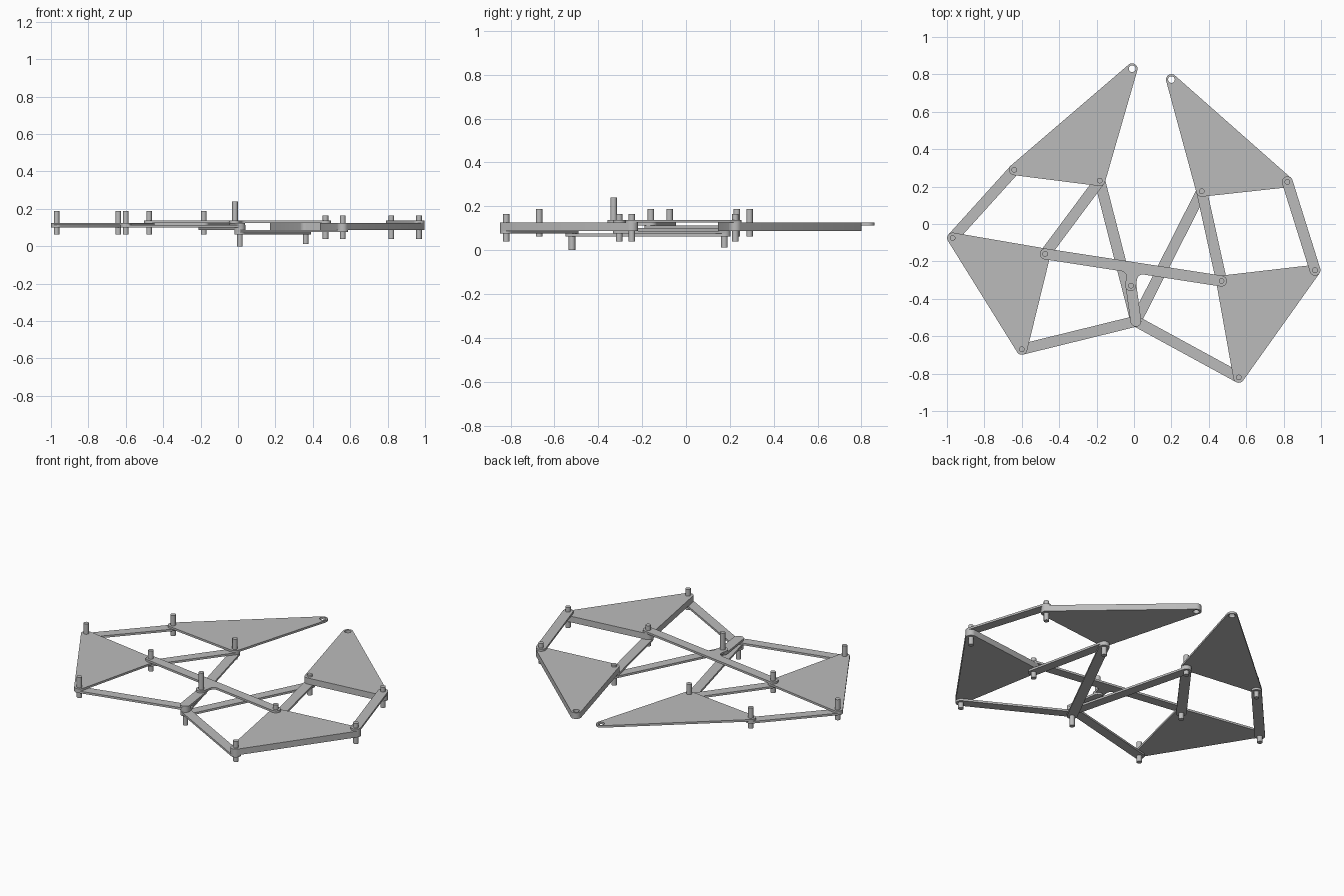
import bpy
from math import atan2, cos, sin, pi, tau
from mathutils import Vector

if "Cube" in bpy.data.objects:
    bpy.data.objects.remove(bpy.data.objects["Cube"])

grey = bpy.data.materials.new("plain grey")
grey.use_nodes = True
colour = (0.5, 0.5, 0.5, 1)
grey.diffuse_color = colour
grey.node_tree.nodes["Principled BSDF"].inputs["Base Color"].default_value = colour

R = 0.029        # half width of every bar
LAYER = 0.0125   # thickness of one sheet
PIN_R, HOLE_R = 0.015, 0.018

# Pivot points of the linkage, seen from above
P = {name: Vector(xy) for name, xy in dict(
    foot_l=(-0.01, 0.83), knee_l=(-0.64, 0.29), hip_l=(-0.183, 0.232),
    rock_l=(-0.97, -0.075), frame_l=(-0.475, -0.16), low_l=(-0.60, -0.67),
    crank=(0.01, -0.52), axle=(-0.016, -0.33),
    frame_r=(0.468, -0.305), rock_r=(0.968, -0.247), low_r=(0.56, -0.82),
    hip_r=(0.362, 0.175), knee_r=(0.82, 0.225), foot_r=(0.20, 0.772)).items()}


def arc(c, r, a, b, n=10):
    return [Vector((c[0] + r * cos(a + (b - a) * i / n),
                    c[1] + r * sin(a + (b - a) * i / n))) for i in range(n + 1)]


def rounded(points):
    """Outline of a bar or plate with a round end at every pivot."""
    c = sum(points, Vector((0, 0))) / len(points)
    points = sorted(points, key=lambda p: atan2(p.y - c.y, p.x - c.x))
    out = []
    for i, p in enumerate(points):
        d0 = p - points[i - 1]
        d1 = points[(i + 1) % len(points)] - p
        a = atan2(d0.y, d0.x) - pi / 2
        turn = (atan2(d1.y, d1.x) - pi / 2 - a) % tau
        out += arc(p, R, a, a + turn)
    return out


def sheet(name, loops, layer, layers=1):
    """Extrude flat outlines; inner loops become holes."""
    curve = bpy.data.curves.new(name, "CURVE")
    curve.dimensions = "2D"
    curve.fill_mode = "BOTH"
    curve.extrude = LAYER * layers / 2
    for loop in loops:
        s = curve.splines.new("POLY")
        s.points.add(len(loop) - 1)
        for pt, v in zip(s.points, loop):
            pt.co = (v.x, v.y, 0, 1)
        s.use_cyclic_u = True
    ob = bpy.data.objects.new(name, curve)
    bpy.context.collection.objects.link(ob)
    ob.location.z = LAYER * (layer + layers / 2)
    bpy.ops.object.select_all(action="DESELECT")
    ob.select_set(True)
    bpy.context.view_layer.objects.active = ob
    bpy.ops.object.convert(target="MESH")
    finish(bpy.context.object)


def finish(ob):
    ob.data.materials.clear()
    ob.data.materials.append(grey)
    bpy.ops.object.shade_smooth_by_angle()


def link(name, pivots, layer, layers=1, hole=None):
    loops = [rounded([P[k] for k in pivots.split()])]
    if hole:
        loops.append(arc(P[hole], HOLE_R, tau, 0, 24)[:-1])
    sheet(name, loops, layer, layers)


def pin(name, key, bottom, top):
    bpy.ops.mesh.primitive_cylinder_add(
        vertices=24, radius=PIN_R, depth=top - bottom,
        location=(*P[key], (top + bottom) / 2))
    bpy.context.object.name = name
    finish(bpy.context.object)


# Triangular plates: thin on the right-hand side, three sheets thick on the left
link("right_leg_plate", "foot_l knee_l hip_l", 9, hole="foot_l")
link("right_rocker_plate", "rock_l frame_l low_l", 9)
link("left_leg_plate", "foot_r knee_r hip_r", 7, 3, hole="foot_r")
link("left_rocker_plate", "rock_r frame_r low_r", 7, 3)

# Connecting bars
link("right_outer_bar", "knee_l rock_l", 8)
link("right_inner_bar", "hip_l frame_l", 8)
link("right_upper_rod", "crank hip_l", 7)
link("right_lower_rod", "crank low_l", 8)
link("left_outer_bar", "knee_r rock_r", 10)
link("left_inner_bar", "hip_r frame_r", 6)
link("left_upper_rod", "crank hip_r", 5)
link("left_lower_rod", "crank low_r", 6)
link("crank_arm", "axle crank", 9)

# Frame bar with a filleted lug that carries the axle
span = P["frame_r"] - P["frame_l"]
mid = (P["frame_r"] + P["frame_l"]) / 2
half, u = span.length / 2, span.normalized()
v = Vector((-u.y, u.x))
drop, f = -(P["axle"] - mid).dot(v), 0.03
local = (arc((half, 0), R, -pi / 2, pi / 2) + arc((-half, 0), R, pi / 2, 1.5 * pi)
         + arc((-R - f, -R - f), f, pi / 2, 0, 6)
         + arc((0, -drop), R, pi, tau)
         + arc((R + f, -R - f), f, pi, pi / 2, 6))
sheet("frame_bar", [[mid + u * p.x + v * p.y for p in local]], 10)

# Pivot pins
for key in ("knee_l", "hip_l", "rock_l", "frame_l", "low_l"):
    pin("right_pin_" + key[:-2], key, 0.0625, 0.1875)
for key in ("knee_r", "rock_r", "frame_r", "low_r"):
    pin("left_pin_" + key[:-2], key, 0.04, 0.165)
pin("left_pin_hip", "hip_r", 0.0125, 0.1375)
pin("crank_pin", "crank", 0, 0.1245)
pin("axle_pin", "axle", 0.1135, 0.24)
